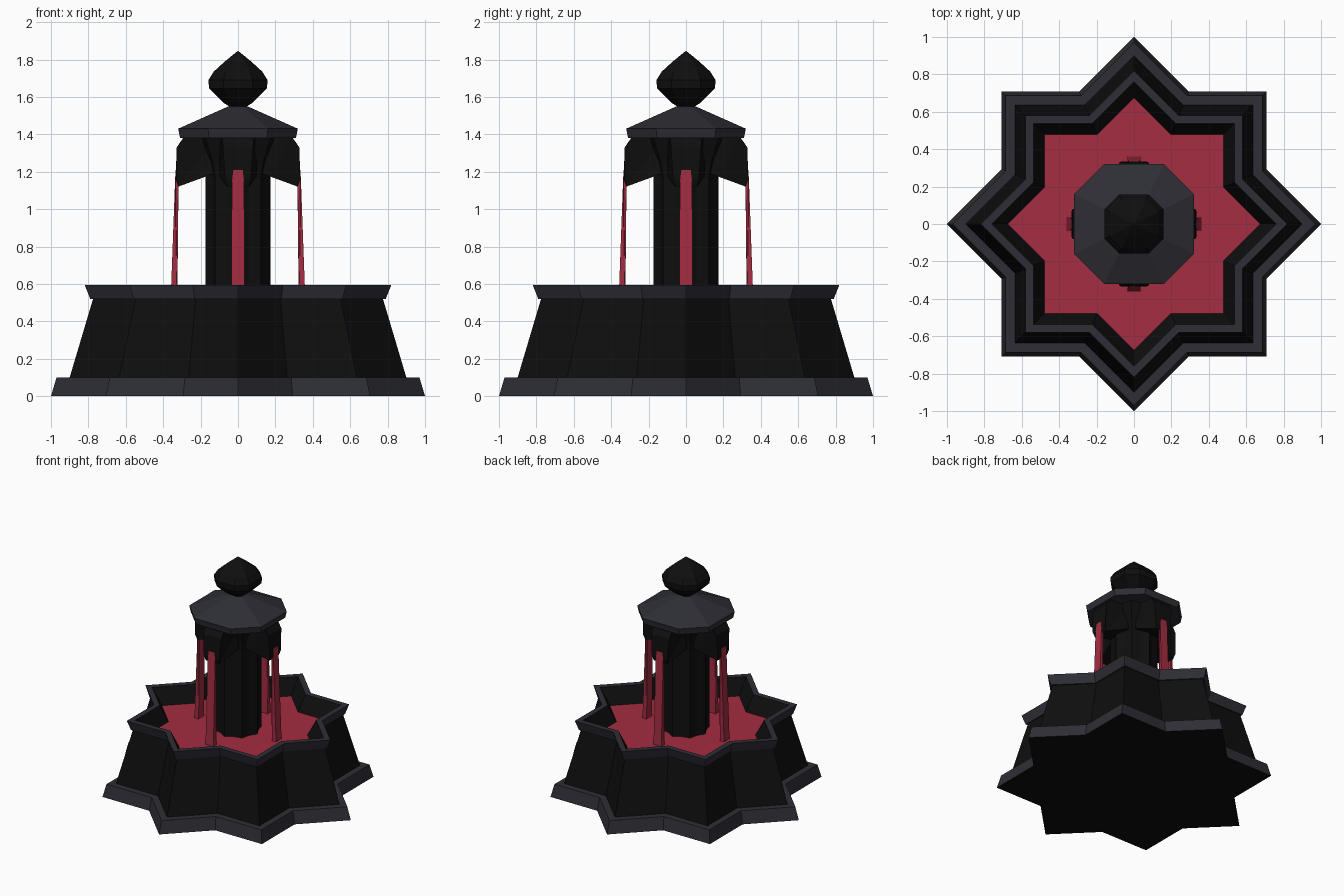
import bpy, bmesh, math
from mathutils import Matrix

if "Cube" in bpy.data.objects:
    bpy.data.objects.remove(bpy.data.objects["Cube"])


def material(name, rgb):
    m = bpy.data.materials.new(name)
    m.diffuse_color = (*rgb, 1)
    m.use_nodes = True
    m.node_tree.nodes["Principled BSDF"].inputs["Base Color"].default_value = m.diffuse_color
    return m


BLACK = material("black stone", (0.0045, 0.0045, 0.0047))
GREY = material("dark grey trim", (0.027, 0.027, 0.036))
RED = material("red liquid", (0.37, 0.026, 0.053))


def make_object(name, bm, mats):
    bmesh.ops.recalc_face_normals(bm, faces=bm.faces)
    mesh = bpy.data.meshes.new(name)
    bm.to_mesh(mesh)
    bm.free()
    for m in mats:
        mesh.materials.append(m)
    ob = bpy.data.objects.new(name, mesh)
    bpy.context.collection.objects.link(ob)
    return ob


# unit cross-sections: eight-pointed star (two squares), shallow flutes, chamfered square
def star(inner):
    return [((1, inner)[i % 2] * math.cos(i * math.pi / 8),
             (1, inner)[i % 2] * math.sin(i * math.pi / 8)) for i in range(16)]


STAR = star(0.7654)
FLUTED = star(0.86)
OCTAGON = [(1, -.5), (1, .5), (.5, 1), (-.5, 1), (-1, .5), (-1, -.5), (-.5, -1), (.5, -1)]


def loft(name, shape, rings, mats, strip_mats=None, cap_mat=0):
    """Stack scaled copies of a cross-section (scale, z) and skin them."""
    bm = bmesh.new()
    loops = [[bm.verts.new((x * s, y * s, z)) for x, y in shape] for s, z in rings]
    n = len(shape)
    for k, (a, b) in enumerate(zip(loops, loops[1:])):
        for i in range(n):
            f = bm.faces.new((a[i], a[(i + 1) % n], b[(i + 1) % n], b[i]))
            f.material_index = strip_mats[k] if strip_mats else 0
    bm.faces.new(loops[0][::-1])
    bm.faces.new(loops[-1]).material_index = cap_mat
    return make_object(name, bm, mats)


# star basin: plinth trim, sloping wall, rim, inner wall, liquid surface on top
loft("star_basin", STAR,
     [(1, 0), (.97, .10), (.90, .10), (.775, .52), (.79, .52), (.82, .595),
      (.76, .595), (.675, .47)],
     [BLACK, GREY, RED], [1, 1, 0, 1, 1, 1, 0], 2)

# fluted column flaring beneath the roof
loft("column", FLUTED, [(.173, .46), (.173, 1.17), (.19, 1.25), (.25, 1.385)], [BLACK])

# roof and bulb finial
loft("roof", OCTAGON, [(.31, 1.38), (.32, 1.43), (.05, 1.55)], [GREY])
loft("finial", OCTAGON,
     [(.025, 1.535), (.08, 1.57), (.155, 1.645), (.158, 1.69), (.13, 1.735),
      (.07, 1.79), (.002, 1.845)], [BLACK])


def slab(name, profile, widths, angle, mat):
    """Side profile (radius, z) with a half width per point, turned to face outward."""
    bm = bmesh.new()
    sides = [[bm.verts.new((r, s * w, z)) for (r, z), w in zip(profile, widths)]
             for s in (-1, 1)]
    n = len(profile)
    for side in sides:
        bm.faces.new(side)
    for i in range(n):
        j = (i + 1) % n
        bm.faces.new((sides[0][i], sides[0][j], sides[1][j], sides[1][i]))
    bmesh.ops.triangulate(bm, faces=[f for f in bm.faces if len(f.verts) > 4])
    bm.transform(Matrix.Rotation(angle, 4, 'Z'))
    return make_object(name, bm, [mat])


# four spouts with falling streams
for k, side in enumerate(("right", "back", "left", "front")):
    a = k * math.pi / 2
    slab("spout_" + side,
         [(.10, 1.20), (.17, 1.175), (.32, 1.12), (.333, 1.16), (.328, 1.33),
          (.29, 1.385), (.10, 1.385)],
         [.10, .10, .06, .07, .08, .085, .10], a, BLACK)
    slab("stream_" + side,
         [(.325, .46), (.362, .46), (.337, 1.14), (.334, 1.21), (.318, 1.21), (.318, 1.13)],
         [.035, .035, .033, .025, .025, .033], a, RED)
